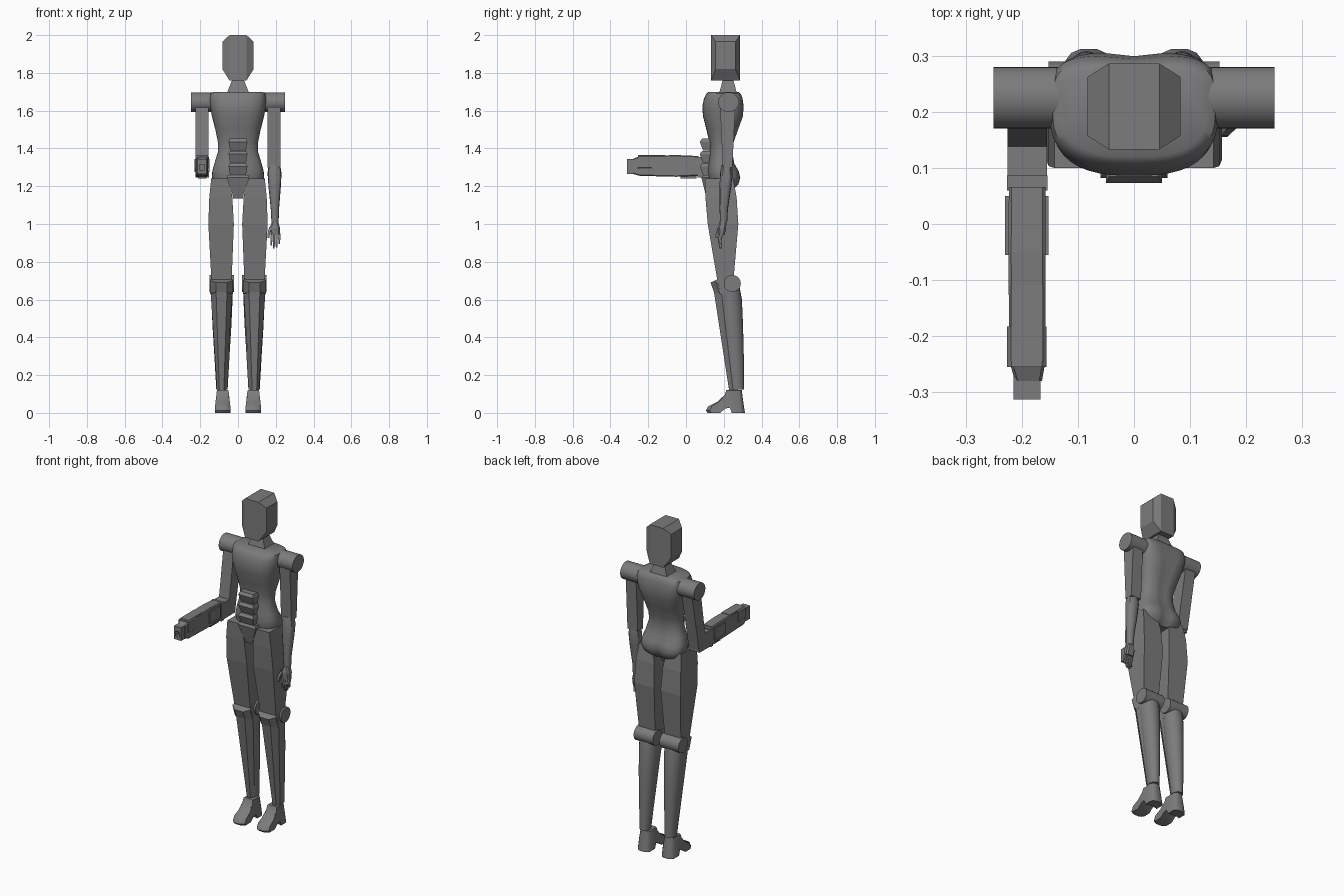
import bpy, bmesh, math

dark = bpy.data.materials.new("dark_grey")
dark.diffuse_color = (.2, .2, .2, 1)

def finish(name, bm, mirror=False, smooth=None):
    bmesh.ops.recalc_face_normals(bm, faces=bm.faces)
    me = bpy.data.meshes.new(name)
    bm.to_mesh(me)
    bm.free()
    me.materials.append(dark)
    ob = bpy.data.objects.new(name, me)
    bpy.context.collection.objects.link(ob)
    if smooth:
        bpy.ops.object.select_all(action='DESELECT')
        ob.select_set(True)
        bpy.context.view_layer.objects.active = ob
        bpy.ops.object.shade_smooth_by_angle(angle=math.radians(smooth))
    if mirror:
        ob.modifiers.new("Mirror", 'MIRROR')
    return ob

def loft(name, rings, **kw):
    """Skin a list of equal-length point rings and cap both ends."""
    bm = bmesh.new()
    vs = [[bm.verts.new(p) for p in r] for r in rings]
    n = len(rings[0])
    for a, b in zip(vs, vs[1:]):
        for i in range(n):
            bm.faces.new((a[i], a[(i + 1) % n], b[(i + 1) % n], b[i]))
    bm.faces.new(vs[0])
    bm.faces.new(vs[-1])
    return finish(name, bm, **kw)

def rect(u0, u1, v0, v1, w, axis='z', c=0):
    """Rectangle (corner cut c) lying across the given axis."""
    if c:
        pts = [(u0 + c, v0), (u1 - c, v0), (u1, v0 + c), (u1, v1 - c),
               (u1 - c, v1), (u0 + c, v1), (u0, v1 - c), (u0, v0 + c)]
    else:
        pts = [(u0, v0), (u1, v0), (u1, v1), (u0, v1)]
    put = {'z': lambda u, v: (u, v, w), 'y': lambda u, v: (u, w, v), 'x': lambda u, v: (w, u, v)}[axis]
    return [put(u, v) for u, v in pts]

def box(name, x0, x1, y0, y1, z0, z1, **kw):
    return loft(name, [rect(x0, x1, y0, y1, z0), rect(x0, x1, y0, y1, z1)], **kw)

def oval(cx, hw, y0, y1, z, n=24, e=1.0, groove=0.0, back=None):
    """Rounded ring; e and back set front and back squareness, groove dents the spine."""
    pts = []
    for i in range(n):
        a = 2 * math.pi * i / n
        c, s = math.cos(a), math.sin(a)
        k = back if back and s > 0 else e
        x = hw * math.copysign(abs(c) ** k, c)
        y = (y0 + y1) / 2 + (y1 - y0) / 2 * math.copysign(abs(s) ** k, s)
        if s > 0:
            y -= groove * math.exp(-(x / 0.025) ** 2)
        pts.append((cx + x, y, z))
    return pts

def cyl_x(name, x0, x1, y, z, r, ry=None, n=32, **kw):
    ring = lambda x: [(x, y + (ry or r) * math.cos(2 * math.pi * i / n),
                       z + r * math.sin(2 * math.pi * i / n)) for i in range(n)]
    return loft(name, [ring(x0), ring(x1)], smooth=30, **kw)

# Head and neck
loft("head", [rect(.157, .262, 1.82, 1.965, -.083, 'x'), rect(.133, .286, 1.76, 2.0, -.045, 'x'),
              rect(.133, .286, 1.76, 2.0, .045, 'x'), rect(.157, .262, 1.82, 1.965, .083, 'x')])
loft("neck", [rect(-.06, .06, .175, .27, 1.69), rect(-.03, .03, .195, .25, 1.765)])

# Torso: half width, front, back, height, front squareness, back groove, back squareness
torso = [(.095, .14, .255, 1.185, .9, .012, .7), (.122, .125, .28, 1.21, .85, .016, .7),
         (.138, .118, .29, 1.245, .8, .016, .7), (.136, .115, .281, 1.28, .8, .01, .75),
         (.125, .118, .258, 1.32, .85, .006, .8), (.107, .125, .248, 1.38, .85, .006, .8),
         (.106, .124, .254, 1.43, .85, .006, .8), (.12, .108, .278, 1.50, .8, .008, .7),
         (.138, .09, .302, 1.57, .75, .008, .6), (.147, .086, .306, 1.62, .75, .007, .5),
         (.15, .095, .3, 1.665, .75, .006, .45), (.145, .108, .29, 1.69, .75, .004, .45),
         (.128, .12, .278, 1.70, .75, 0, .5)]
loft("torso", [oval(0, hw, a, b, z, 40, e, g, k) for hw, a, b, z, e, g, k in torso], smooth=40)

# Belly plates and groin plate
for i in range(3):
    z = 1.26 + i * .065
    loft(f"belly_plate_{i + 1}", [rect(-.042, .042, .09, .16, z), rect(-.05, .05, .073, .16, z + .045),
                                  rect(-.044, .044, .085, .16, z + .062)])
loft("groin_plate", [rect(-.026, .026, .11, .19, 1.135), rect(-.03, .03, .103, .2, 1.16),
                     rect(-.06, .06, .082, .17, 1.245), rect(-.055, .055, .09, .16, 1.26)])

# Shoulders
cyl_x("shoulder", .09, .25, .225, 1.645, .052, ry=.055, mirror=True)

# Thighs and knees: plain four-sided blocks
loft("thigh", [rect(.034, .14, .168, .25, .69), rect(.022, .157, .115, .277, 1.0),
               rect(.03, .152, .103, .268, 1.14), rect(.045, .142, .1, .25, 1.24)], mirror=True)
cyl_x("knee_joint", .022, .152, .245, .685, .045, mirror=True)

# Shins: round calf with a faceted front guard
calf = [(.03, .235, .308, .125), (.04, .21, .306, .3), (.05, .19, .302, .46),
        (.056, .175, .296, .6), (.056, .18, .285, .66)]
loft("calf", [oval(.085, *c, 24, 1) for c in calf], smooth=40, mirror=True)
def guard_ring(hw, front, back, z, tilt=0):
    return [(.087 + hw * u, front + (back - front) * v, z - tilt * v)
            for u, v in ((-.5, 0), (.5, 0), (1, .45), (.9, 1), (-.9, 1), (-1, .45))]
loft("shin_guard", [guard_ring(.024, .228, .275, .12), guard_ring(.058, .148, .235, .64),
                    guard_ring(.06, .14, .2, .69)], mirror=True)
loft("knee_guard", [guard_ring(.06, .148, .218, .64, .02), guard_ring(.06, .13, .185, .69, -.025)], mirror=True)

# Shoes: side profile swept across, rounded at toe and heel, narrowing upwards
profile = [(.105, .012), (.118, .035), (.165, .058), (.205, .095), (.215, .122), (.295, .122),
           (.303, .06), (.312, 0), (.25, 0), (.238, .03), (.205, .022), (.175, 0), (.115, 0)]
def shoe_slice(s, tuck):
    return [(.081 + s * (.041 - .11 * max(z - .03, 0)), .21 + (y - .21) * tuck, .05 + (z - .05) * (.96 if abs(s) == 1 and z > .03 else 1)) for y, z in profile]
loft("shoe", [shoe_slice(s, t) for s, t in
              ((-1, .8), (-.75, .93), (-.35, 1), (.35, 1), (.75, .93), (1, .8))], smooth=40, mirror=True)
box("shoe_strap", .046, .116, .195, .225, .068, .085, mirror=True)

# Hanging arm on the left
loft("left_upper_arm", [rect(.155, .225, .195, .245, 1.30), rect(.155, .225, .18, .262, 1.63)])
forearm = [(.019, .18, .218, 1.01), (.022, .178, .222, 1.08), (.033, .178, .24, 1.2),
           (.037, .18, .248, 1.27), (.03, .19, .242, 1.315)]
loft("left_forearm", [oval(.193 + (1.31 - f[3]) * .01, *f, 12, .8) for f in forearm], smooth=35)
loft("left_palm", [rect(.172, .222, .172, .205, .945, c=.008), rect(.168, .222, .17, .212, .98, c=.008),
                   rect(.18, .212, .178, .215, 1.015, c=.008)])
for i, tip in enumerate((.885, .87, .875, .895)):
    x = .171 + i * .014
    loft(f"left_finger_{i + 1}", [rect(x + .001, x + .009, .178, .19, tip),
                                  rect(x, x + .011, .17, .186, (tip + .945) / 2),
                                  rect(x, x + .012, .178, .197, .95)])
loft("left_thumb", [rect(.155, .166, .155, .168, .925), rect(.156, .169, .158, .173, .95),
                    rect(.166, .182, .17, .19, .985)])

# Raised arm on the right
loft("right_upper_arm", [rect(-.225, -.155, .125, .195, 1.265), rect(-.225, -.155, .18, .265, 1.63)])
loft("right_elbow", [rect(-.225, -.155, 1.25, 1.35, y, 'y')for y in (.19, .085)])
box("elbow_collar", -.226, -.154, .06, .086, 1.245, 1.355)
loft("right_forearm", [rect(-.223, -.158, 1.255, 1.36, .065, 'y', .005),
                       rect(-.224, -.158, 1.25, 1.365, -.05, 'y', .005),
                       rect(-.222, -.158, 1.255, 1.36, -.245, 'y', .005),
                       rect(-.212, -.164, 1.265, 1.345, -.28, 'y', .005)])
box("forearm_side_panel", -.23, -.152, -.055, .05, 1.275, 1.345)
box("forearm_lower_panel", -.212, -.168, -.03, .055, 1.24, 1.26)
box("forearm_top_panel", -.219, -.162, -.245, -.11, 1.34, 1.366)
loft("barrel_side_block", [rect(-.226, -.156, 1.29, 1.365, -.255, 'y', .008),
                           rect(-.226, -.156, 1.29, 1.365, -.183, 'y', .008)])
# Muzzle with a sunken bore
loft("muzzle", [rect(-.205, -.178, 1.285, 1.315, -.285, 'y'), rect(-.205, -.178, 1.285, 1.315, -.313, 'y'),
                rect(-.215, -.167, 1.265, 1.345, -.313, 'y'), rect(-.215, -.167, 1.265, 1.345, -.27, 'y')])
